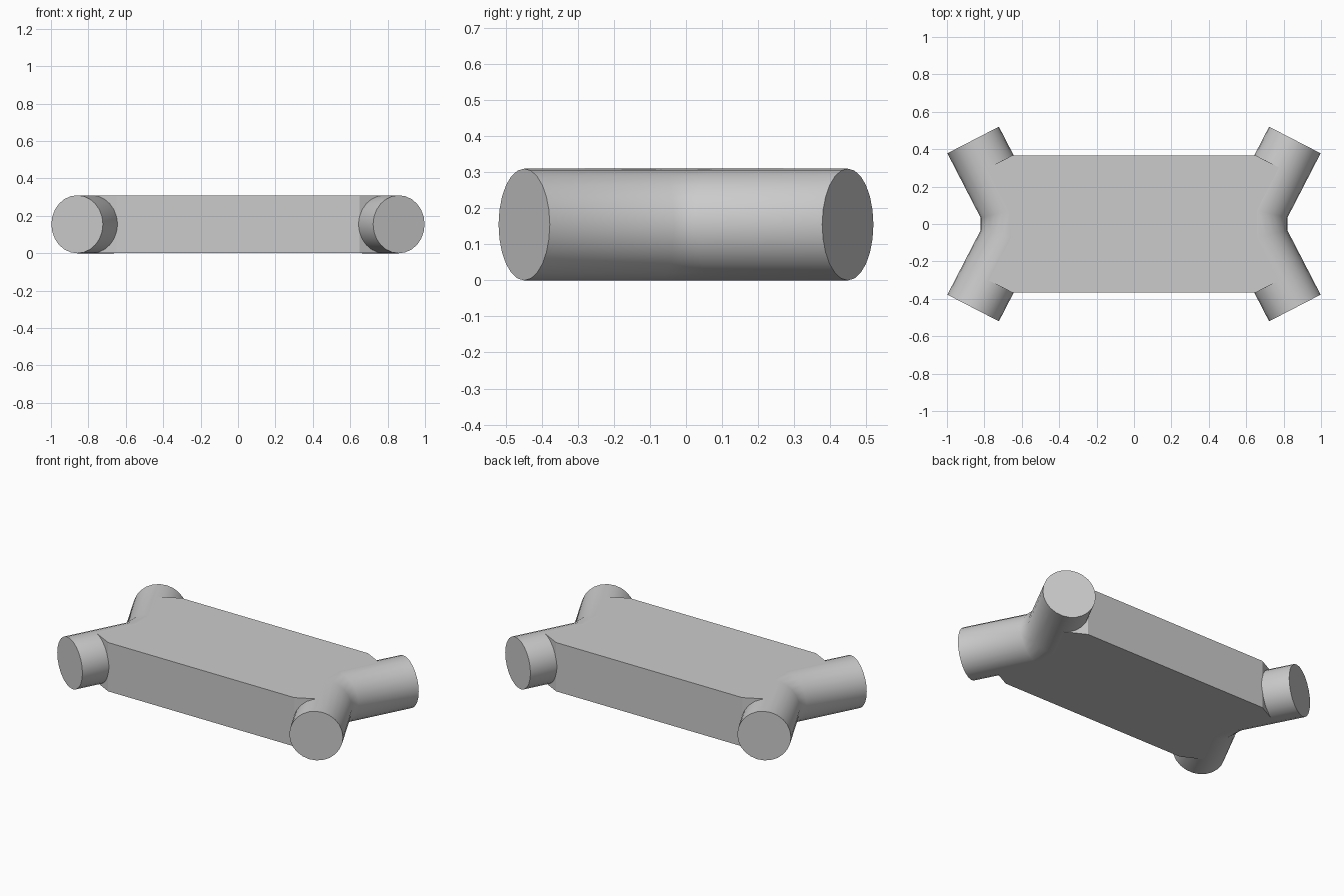
import bpy, bmesh, math
from mathutils import Vector

cube = bpy.data.objects.get("Cube")
if cube:
    bpy.data.objects.remove(cube, do_unlink=True)

grey = bpy.data.materials.new("plain grey")
grey.use_nodes = True
colour = (0.6, 0.6, 0.6, 1)
grey.diffuse_color = colour
grey.node_tree.nodes["Principled BSDF"].inputs["Base Color"].default_value = colour

RADIUS = 0.155
SIDES = 24
TIP = Vector((0.86, 0.449, RADIUS))      # centre of a tube end
BEND = Vector((0.665, 0.071, RADIUS))    # where the tube bends
AXIS = (TIP - BEND).normalized()
ACROSS = Vector((-AXIS.y, AXIS.x, 0))    # towards the slab


def finish(bm, name, angle):
    bmesh.ops.recalc_face_normals(bm, faces=bm.faces)
    mesh = bpy.data.meshes.new(name)
    bm.to_mesh(mesh)
    bm.free()
    obj = bpy.data.objects.new(name, mesh)
    bpy.context.collection.objects.link(obj)
    mesh.materials.append(grey)
    bpy.ops.object.select_all(action='DESELECT')
    obj.select_set(True)
    bpy.context.view_layer.objects.active = obj
    bpy.ops.object.shade_smooth_by_angle(angle=math.radians(angle))


def flip(v, sx, sy):
    return Vector((v.x * sx, v.y * sy, v.z))


# Bent tube at each end, with mitred rings at the two bends
def bent_tube(name, sx):
    half = AXIS.angle(Vector((0, 1, 0))) / 2
    mitre = Vector((-math.cos(half), math.sin(half), 0)) / math.cos(half)
    stations = [(TIP, ACROSS, 1), (BEND, mitre, 1), (BEND, mitre, -1), (TIP, ACROSS, -1)]
    bm = bmesh.new()
    rings = []
    for centre, side, sy in stations:
        ring = []
        for i in range(SIDES):
            a = math.tau * i / SIDES
            p = centre + side * RADIUS * math.cos(a)
            p.z += RADIUS * math.sin(a)
            ring.append(bm.verts.new(flip(p, sx, sy)))
        rings.append(ring)
    for r, s in zip(rings, rings[1:]):
        for i in range(SIDES):
            j = (i + 1) % SIDES
            bm.faces.new((r[i], r[j], s[j], s[i]))
    bm.faces.new(rings[0])
    bm.faces.new(rings[-1])
    finish(bm, name, 35)


bent_tube("left_tube", 1)
bent_tube("right_tube", -1)

# Slab whose ends follow the tube centrelines
corner = Vector((0.65, 0.367, 0))
spike = corner - ACROSS * RADIUS
quarter = [corner, spike, BEND]
outline = [flip(p, 1, 1) for p in quarter]
outline += [flip(p, 1, -1) for p in reversed(quarter)]
outline += [flip(p, -1, -1) for p in quarter]
outline += [flip(p, -1, 1) for p in reversed(quarter)]
bm = bmesh.new()
base = bm.faces.new([bm.verts.new((p.x, p.y, 0.001)) for p in outline])
top = bmesh.ops.extrude_face_region(bm, geom=[base], use_keep_orig=True)
bmesh.ops.translate(bm, vec=(0, 0, 2 * RADIUS - 0.002),
                    verts=[v for v in top["geom"] if isinstance(v, bmesh.types.BMVert)])
finish(bm, "slab", 20)
